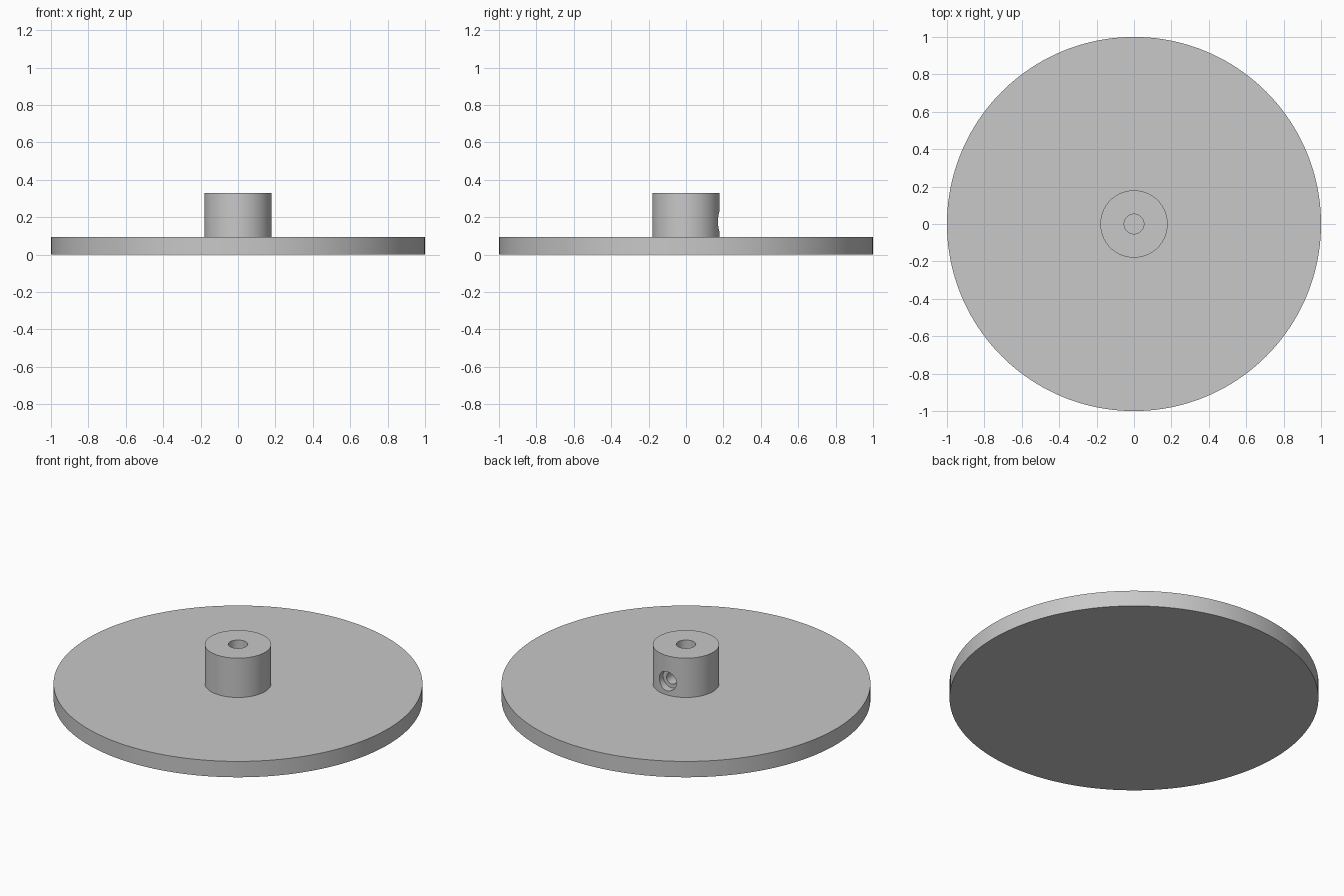
import bpy
import math

cube = bpy.data.objects.get("Cube")
if cube:
    bpy.data.objects.remove(cube, do_unlink=True)

# Single grey material
grey = bpy.data.materials.new("plain grey")
grey.use_nodes = True
colour = (0.58, 0.58, 0.58, 1)
grey.diffuse_color = colour
grey.node_tree.nodes["Principled BSDF"].inputs["Base Color"].default_value = colour

PLATE_TOP = 0.095
HUB_TOP = 0.33
HUB_RADIUS = 0.18
SCREW_Z = 0.177


def cylinder(name, radius, start, end, sides, along_y=False):
    """Cylinder on the z axis, or along y at the height of the set screw."""
    mid = (start + end) / 2
    bpy.ops.mesh.primitive_cylinder_add(
        vertices=sides, radius=radius, depth=end - start,
        location=(0, mid, SCREW_Z) if along_y else (0, 0, mid),
        rotation=(math.pi / 2 if along_y else 0, 0, 0))
    obj = bpy.context.object
    obj.name = name
    obj.data.materials.append(grey)
    return obj


def activate(obj):
    bpy.ops.object.select_all(action="DESELECT")
    obj.select_set(True)
    bpy.context.view_layer.objects.active = obj


def cut(target, cutter):
    cutter.hide_render = True
    mod = target.modifiers.new("hole", "BOOLEAN")
    mod.operation = "DIFFERENCE"
    mod.solver = "EXACT"
    mod.object = cutter
    activate(target)
    bpy.ops.object.modifier_apply(modifier=mod.name)
    bpy.data.objects.remove(cutter, do_unlink=True)


# Round plate and central hub
plate = cylinder("round_plate", 1, 0, PLATE_TOP, 160)
hub = cylinder("hub", HUB_RADIUS, PLATE_TOP, HUB_TOP, 96)

# Shaft bore down to the plate, and the stepped set screw hole at the back
cut(hub, cylinder("bore_cutter", 0.053, 0, 0.5, 48))
cut(hub, cylinder("screw_cutter", 0.034, 0, 0.3, 40, along_y=True))
cut(hub, cylinder("counterbore_cutter", 0.057, 0.135, 0.3, 48, along_y=True))

for part in (plate, hub):
    activate(part)
    bpy.ops.object.shade_smooth_by_angle(angle=math.radians(30))
